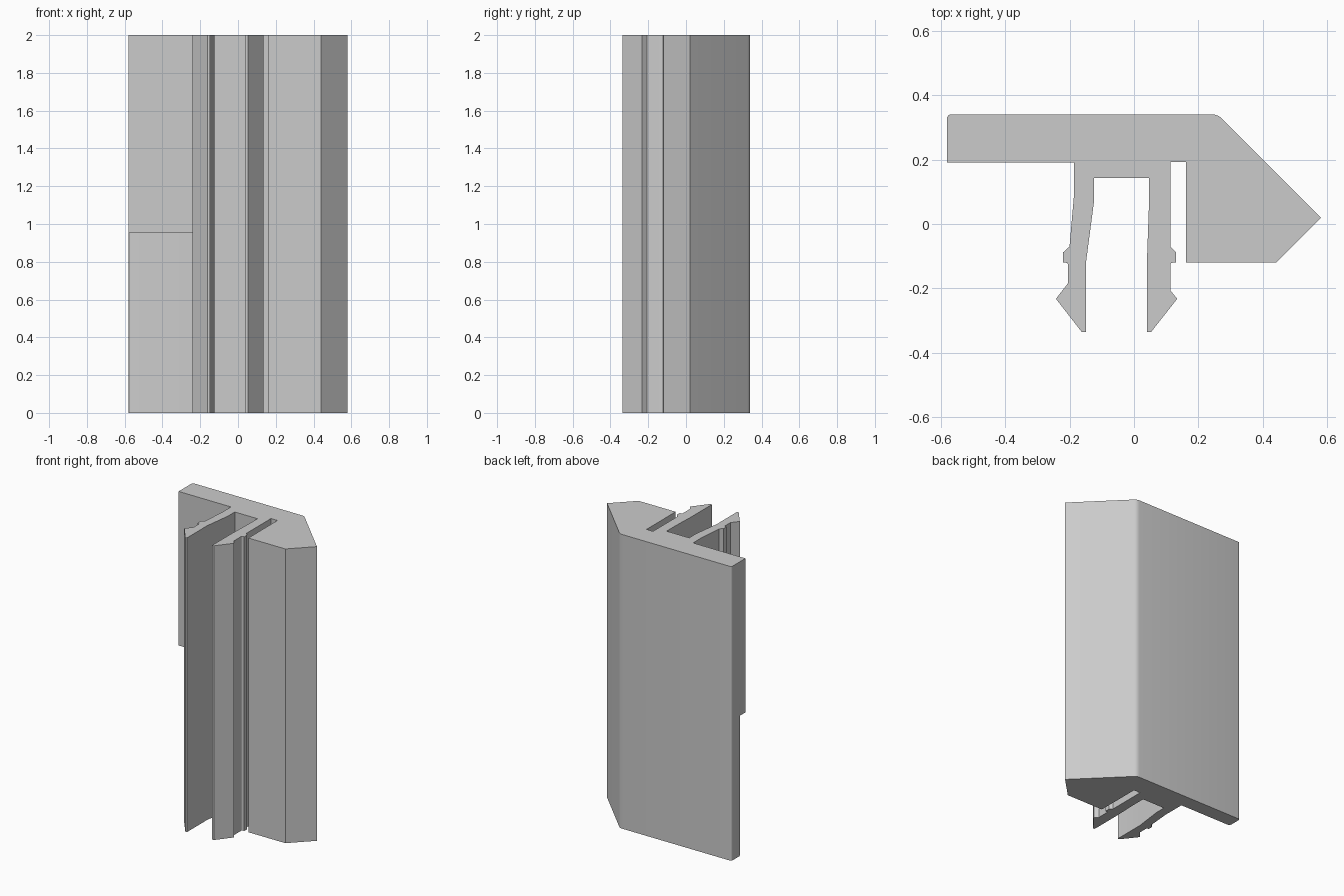
import bpy
import bmesh
from mathutils import Vector

HEIGHT = 2
STEP_HEIGHT = 0.953

cube = bpy.data.objects.get("Cube")
if cube:
    bpy.data.objects.remove(cube, do_unlink=True)

grey = bpy.data.materials.new("plain grey")
grey.use_nodes = True
colour = (0.6, 0.6, 0.6, 1)
grey.diffuse_color = colour
grey.node_tree.nodes["Principled BSDF"].inputs["Base Color"].default_value = colour


def rounded(points, steps=4):
    """Replace each corner that carries a third value (cut length) by a curve."""
    outline = []
    for i, point in enumerate(points):
        corner = Vector(point[:2])
        if len(point) == 2:
            outline.append(corner)
            continue
        before = Vector(points[i - 1][:2])
        after = Vector(points[(i + 1) % len(points)][:2])
        start = corner + (before - corner).normalized() * point[2]
        end = corner + (after - corner).normalized() * point[2]
        for s in range(steps + 1):
            t = s / steps
            outline.append(start.lerp(corner, t).lerp(corner.lerp(end, t), t))
    return outline


def extrude_profile(name, points, bottom, top):
    """Make a closed prism from a plan outline."""
    bm = bmesh.new()
    face = bm.faces.new([bm.verts.new((p.x, p.y, bottom)) for p in rounded(points)])
    result = bmesh.ops.extrude_face_region(bm, geom=[face])
    moved = [v for v in result["geom"] if isinstance(v, bmesh.types.BMVert)]
    bmesh.ops.translate(bm, verts=moved, vec=(0, 0, top - bottom))
    bmesh.ops.recalc_face_normals(bm, faces=bm.faces)
    mesh = bpy.data.meshes.new(name)
    bm.to_mesh(mesh)
    bm.free()
    mesh.materials.append(grey)
    obj = bpy.data.objects.new(name, mesh)
    bpy.context.collection.objects.link(obj)
    return obj


# Plan outline, going round from the flange end
flange = [(-0.58, 0.19), (-0.58, 0.34, 0.015)]
wedge = [(0.26, 0.34, 0.02), (0.58, 0.02), (0.44, -0.12), (0.162, -0.12)]
slot = [(0.162, 0.193), (0.113, 0.193)]
left_clip = [
    (0.113, -0.07), (0.131, -0.088), (0.131, -0.12), (0.113, -0.12, 0.007),
    (0.113, -0.206), (0.134, -0.232), (0.053, -0.335), (0.04, -0.335),
    (0.04, -0.12), (0.046, 0.05),
]
channel = [(0.046, 0.143), (-0.124, 0.143)]
right_clip = [
    (-0.124, 0.07), (-0.149, -0.12), (-0.149, -0.335), (-0.162, -0.335),
    (-0.242, -0.232), (-0.205, -0.184), (-0.205, -0.12, 0.007), (-0.22, -0.12),
    (-0.22, -0.088), (-0.2, -0.07), (-0.186, 0.09), (-0.186, 0.19),
]
profile = extrude_profile(
    "clip_profile", flange + wedge + slot + left_clip + channel + right_clip, 0, HEIGHT)

# Recess that thins the lower half of the flange
recess = extrude_profile(
    "flange_recess_cutter",
    [(-0.7, 0.15), (-0.186, 0.15), (-0.186, 0.24), (-0.565, 0.24),
     (-0.576, 0.244), (-0.58, 0.255), (-0.7, 0.255)],
    -0.1, STEP_HEIGHT)
recess.hide_render = True
recess.display_type = "WIRE"

cut = profile.modifiers.new("flange recess", "BOOLEAN")
cut.operation = "DIFFERENCE"
cut.solver = "EXACT"
cut.object = recess

# Apply the cut, then smooth only the small rounded corners
bpy.ops.object.select_all(action="DESELECT")
profile.select_set(True)
bpy.context.view_layer.objects.active = profile
bpy.ops.object.modifier_apply(modifier=cut.name)
bpy.data.objects.remove(recess, do_unlink=True)
bpy.ops.object.shade_smooth_by_angle()
